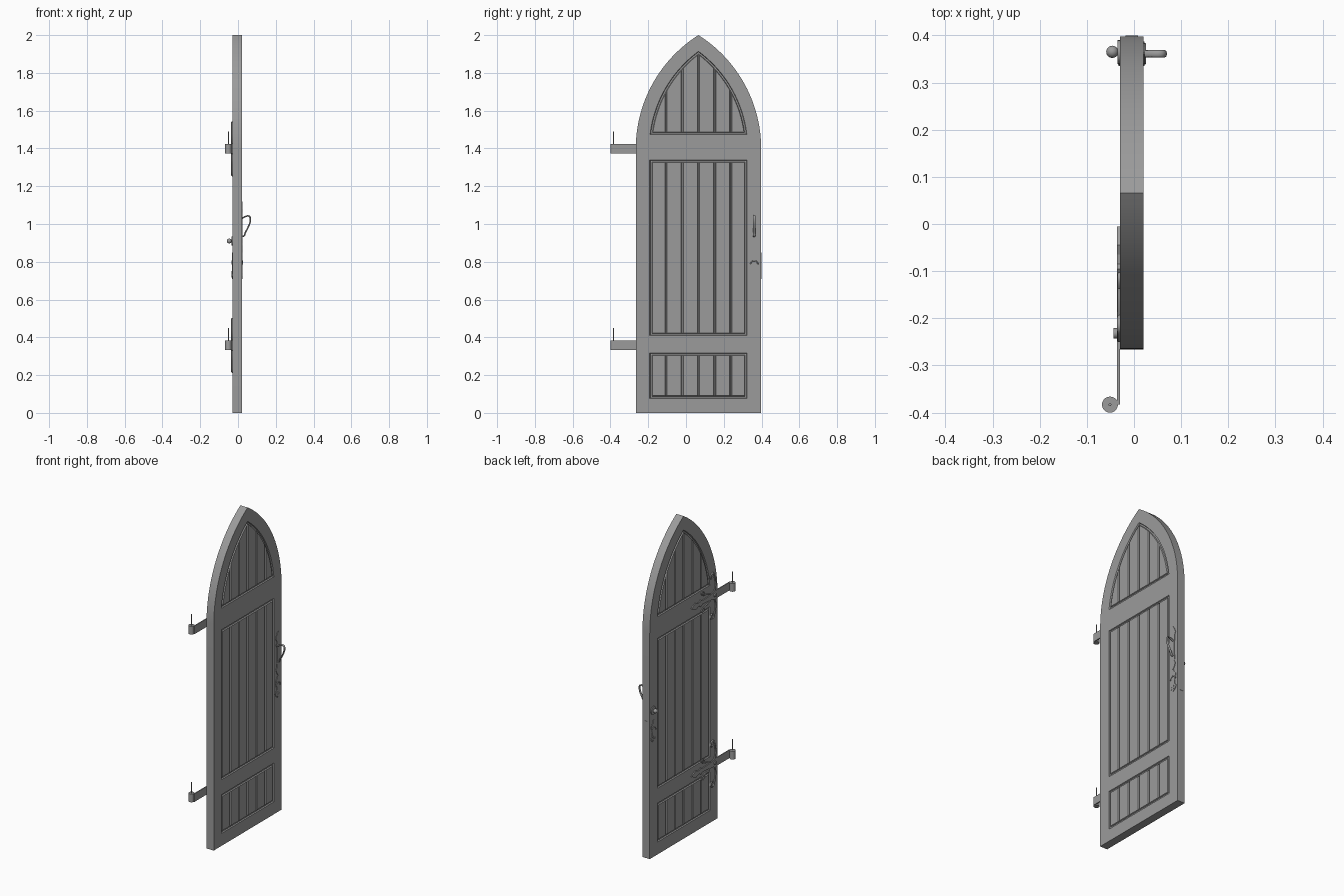
import bpy, bmesh
from math import sqrt, asin, acos, cos, sin, pi
from mathutils import Vector
from mathutils.geometry import tessellate_polygon

if "Cube" in bpy.data.objects:
    bpy.data.objects.remove(bpy.data.objects["Cube"])

CY, SPRING, OFF = 0.066, 1.398, 0.38    # door centre line, arch spring, arc centre offset
MID, HALF = -0.005, 0.025               # slab middle and half thickness in x
DEPTH, STEPS = 0.007, ((0, 0), (.003, 1), (.011, 1), (.014, 0))  # border channel section
BEV = STEPS[-1][0]


def arch_loop(r, zb, n=24):
    """Pointed-arch outline as (y, z) with its base at zb."""
    a0, a1 = asin(max(0, zb - SPRING) / r), acos(OFF / r)
    arc = [(r * cos(a) - OFF, SPRING + r * sin(a))
           for a in (a0 + (a1 - a0) * i / n for i in range(n + 1))]
    if zb < SPRING:
        arc.insert(0, (r - OFF, zb))
    return [(CY + y, z) for y, z in arc] + [(CY - y, z) for y, z in reversed(arc[:-1])]


def rect_loop(w, z0, z1):
    return [(CY + y, z) for y, z in ((-w, z0), (w, z0), (w, z1), (-w, z1))]


def finish(name, bm, recalc=True):
    if recalc:
        bmesh.ops.recalc_face_normals(bm, faces=bm.faces[:])
    me = bpy.data.meshes.new(name)
    bm.to_mesh(me)
    bm.free()
    ob = bpy.data.objects.new(name, me)
    bpy.context.collection.objects.link(ob)
    return ob


def smooth(ob):
    bpy.ops.object.select_all(action='DESELECT')
    ob.select_set(True)
    bpy.context.view_layer.objects.active = ob
    bpy.ops.object.shade_smooth_by_angle(angle=0.45)


def groove_depth(dy):
    near = min(abs(dy - k * 0.0857) for k in range(-2, 3))
    return DEPTH * max(0, min(1, (0.006 - near) / 0.003))


# Door slab: frame, channelled panel borders and grooved planks
def build_door():
    bm = bmesh.new()

    def face(pts, out):
        f = bm.faces.new([bm.verts.new(p) for p in pts])
        f.normal_update()
        if f.normal.dot(Vector(out)) < 0:
            f.normal_flip()

    outer = arch_loop(0.712, 0)
    w, r, zb = 0.258, 0.641, 1.473
    panels = [([rect_loop(w - s, a + s, b - s) for s, _ in STEPS], a + BEV,
               lambda dy, b=b: b - BEV) for a, b in ((0.077, 0.317), (0.41, 1.339))]
    panels.append(([arch_loop(r - s, zb + s) for s, _ in STEPS], zb + BEV,
                   lambda dy: SPRING + sqrt((r - BEV) ** 2 - (abs(dy) + OFF) ** 2)))
    loops = [outer] + [p[0][0] for p in panels]
    flat = [p for l in loops for p in l]
    tris = tessellate_polygon([[Vector((y, z, 0)) for y, z in l] for l in loops])
    for s in (-1, 1):
        out = (s, 0, 0)

        def at(p, depth=0):
            return (MID + s * (HALF - depth), p[0], p[1])
        for t in tris:
            face([at(flat[i]) for i in t], out)
        for rings, z0, top in panels:
            n = len(rings[0])
            for k in range(3):
                A, B, da, db = rings[k], rings[k + 1], STEPS[k][1] * DEPTH, STEPS[k + 1][1] * DEPTH
                for i in range(n):
                    j = (i + 1) % n
                    face([at(A[i], da), at(A[j], da), at(B[j], db), at(B[i], db)], out)
            ys = {round(p[0] - CY, 5) for p in rings[-1]}
            ys |= {round(k * 0.0857 + d, 5) for k in range(-2, 3)
                   for d in (-.006, -.003, .003, .006)}
            ys = sorted(ys)
            for a, b in zip(ys, ys[1:]):
                da, db = groove_depth(a), groove_depth(b)
                ta, tb = max(z0, top(a)), max(z0, top(b))
                ya, yb = CY + a, CY + b
                face([at((ya, z0), da), at((yb, z0), db), at((yb, tb), db), at((ya, ta), da)], out)
                if da + db > 1e-4:      # groove ends
                    for za, zb_, d in ((z0, z0, 1), (ta, tb, -1)):
                        face([at((ya, za)), at((yb, zb_)), at((yb, zb_), db), at((ya, za), da)],
                             (0, 0, d))
    for i, p in enumerate(outer):
        q = outer[(i + 1) % len(outer)]
        face([(MID - HALF, *p), (MID + HALF, *p), (MID + HALF, *q), (MID - HALF, *q)],
             (0, (p[0] + q[0]) / 2 - CY, (p[1] + q[1]) / 2 - 1))
    bmesh.ops.remove_doubles(bm, verts=bm.verts[:], dist=2e-5)
    smooth(finish("door_slab", bm, False))


# Flat ironwork: mirrored silhouette of (position, half width) along y or z
def plate(name, stations, centre, x0, x1, vertical=False):
    pts = [(t, w) for t, w in stations] + [(t, -w) for t, w in reversed(stations)]
    bm = bmesh.new()
    f = bm.faces.new([bm.verts.new((x0, centre + w, t) if vertical else (x0, t, centre + w))
                      for t, w in pts])
    res = bmesh.ops.extrude_face_region(bm, geom=[f])
    bmesh.ops.translate(bm, vec=(x1 - x0, 0, 0),
                        verts=[v for v in res['geom'] if isinstance(v, bmesh.types.BMVert)])
    return finish(name, bm)


# Wrought bar swept along a smooth path
def bar(name, pts, radius):
    cu = bpy.data.curves.new(name, 'CURVE')
    cu.dimensions = '3D'
    cu.bevel_depth, cu.bevel_resolution, cu.use_fill_caps = radius, 2, True
    sp = cu.splines.new('NURBS')
    sp.points.add(len(pts) - 1)
    for p, co in zip(sp.points, pts):
        p.co = (*co, 1)
    sp.order_u, sp.use_endpoint_u, sp.resolution_u = 3, True, 5
    ob = bpy.data.objects.new(name, cu)
    bpy.context.collection.objects.link(ob)
    return ob


def cylinder(name, loc, r, depth, along_x=False):
    bpy.ops.mesh.primitive_cylinder_add(vertices=20, radius=r, depth=depth, location=loc,
                                        rotation=(0, pi / 2 if along_x else 0, 0))
    bpy.context.object.name = name
    smooth(bpy.context.object)


build_door()

# Two hinges: strap with leaf tip, scrolls, barrel and pin
STRAP = [(-0.383, .025), (-0.25, .025), (-0.235, .03), (-0.215, .02), (-0.17, .014),
         (-0.11, .011), (-0.095, .022), (-0.085, .011), (-0.065, .013), (-0.045, .022),
         (-0.03, .014), (-0.005, .001)]
for label, z in (("upper", 1.398), ("lower", 0.358)):
    plate(label + "_hinge_strap", STRAP, z, -0.036, -0.030)
    cylinder(label + "_hinge_barrel", (-0.051, -0.383, z), 0.017, 0.051)
    cylinder(label + "_hinge_pin", (-0.051, -0.383, z + 0.05), 0.003, 0.085)
    cylinder(label + "_hinge_rivet", (-0.038, -0.232, z), 0.011, 0.01, True)
    for s in (-1, 1):
        side = "top" if s > 0 else "bottom"
        bar(f"{label}_hinge_scroll_{side}",
            [(-0.031, y, z + s * h) for y, h in ((-0.225, .01), (-0.25, .05), (-0.24, .1),
             (-0.225, .145), (-0.195, .135), (-0.2, .105), (-0.215, .115))], 0.005)
        bar(f"{label}_hinge_curl_{side}",
            [(-0.031, y, z + s * h) for y, h in ((-0.21, .01), (-0.17, .03), (-0.13, .035),
             (-0.1, .055), (-0.12, .065), (-0.135, .05))], 0.004)

# Handle with its ornate backplate on the +x side
LY = 0.361
BACK = [(.85, .002), (.865, .012), (.885, .02), (.9, .011), (.93, .015), (.95, .009),
        (1.02, .009), (1.035, .016), (1.06, .012), (1.08, .022), (1.1, .014), (1.12, .002)]
plate("handle_backplate", BACK, LY, 0.02, 0.023, True)
handle = bar("pull_handle", [(x, 0, z) for x, z in ((.022, 1.03), (.045, 1.045), (.066, 1.04),
             (.066, 1.01), (.05, .975), (.036, .95), (.034, .935), (.022, .935))], 0.004)
handle.location.y, handle.scale.y = LY, 1.9

# Keyhole escutcheons on both faces, with raised arch and drop ornament
KEY = [(.71, .002), (.725, .022), (.74, .026), (.755, .014), (.78, .012), (.8, .024),
       (.82, .022), (.83, .01), (.85, .002)]
for side, x0, x1 in (("back", .02, .0225), ("front", -.03, -.0325)):
    plate("keyhole_plate_" + side, KEY, LY, x0, x1, True)
    bar("keyhole_arch_" + side, [(x1, LY + y, z) for y, z in ((-.02, .785), (-.018, .805),
        (.018, .805), (.02, .785))], 0.003)
    for y, z in ((-.015, .73), (0, .726), (.015, .73), (0, .742)):
        cylinder("keyhole_drop_" + side, (x1, LY + y, z), 0.008, 0.003, True)

# Turning knob with rosette on the -x side
cylinder("knob_rosette", (-0.032, 0.365, 0.91), 0.025, 0.006, True)
cylinder("knob_stem", (-0.038, 0.365, 0.91), 0.006, 0.016, True)
bpy.ops.mesh.primitive_uv_sphere_add(segments=16, ring_count=10, radius=0.013,
                                     location=(-0.046, 0.365, 0.91))
bpy.context.object.name = "knob"
smooth(bpy.context.object)

# Lock face on the door edge
bpy.ops.mesh.primitive_cube_add(size=1, location=(MID, 0.397, 0.78))
bpy.context.object.name = "lock_face"
bpy.context.object.scale = (.026, .005, .14)

# Dark grey finish on every part
grey = bpy.data.materials.new("dark_grey")
grey.diffuse_color = (0.33, 0.33, 0.33, 1)
grey.use_nodes = True
grey.node_tree.nodes["Principled BSDF"].inputs["Base Color"].default_value = grey.diffuse_color
for ob in bpy.data.objects:
    ob.data.materials.append(grey)
